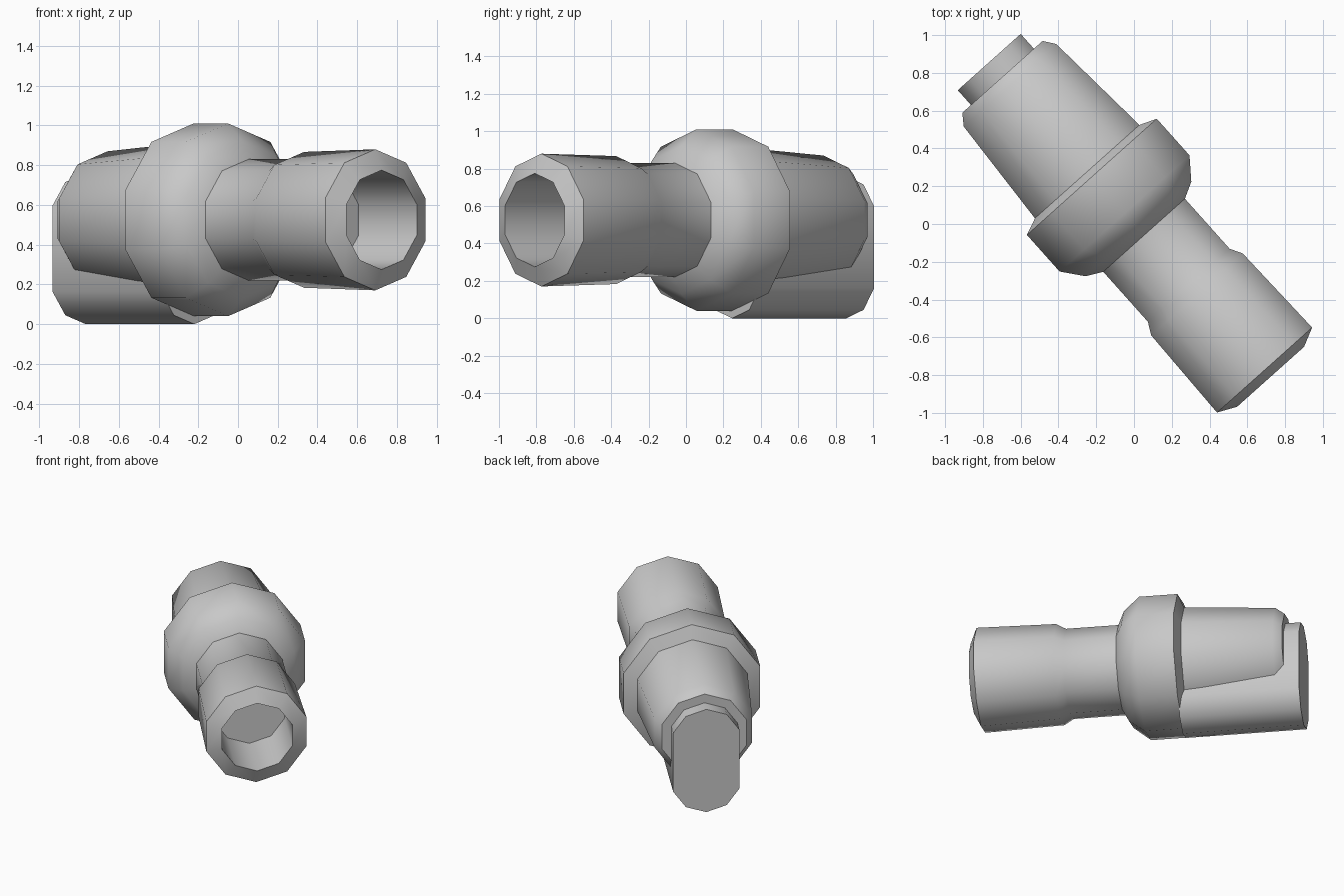
import bpy
import bmesh
from math import sin, cos, pi, radians
from mathutils import Matrix, Vector

SIDES = 10
AXIS_HEIGHT = 0.525

cube = bpy.data.objects.get("Cube")
if cube:
    bpy.data.objects.remove(cube, do_unlink=True)

grey = bpy.data.materials.new("plain grey")
grey.use_nodes = True
colour = (0.58, 0.58, 0.58, 1)
grey.diffuse_color = colour
grey.node_tree.nodes["Principled BSDF"].inputs["Base Color"].default_value = colour

# The part's own axis runs along local x, and is turned in plan
placement = Matrix.Translation((0, 0, AXIS_HEIGHT)) @ Matrix.Rotation(radians(-48.2), 4, "Z")


def loft(name, rings):
    """Skin a row of equal rings and cap both ends."""
    bm = bmesh.new()
    loops = [[bm.verts.new(placement @ Vector(p)) for p in ring] for ring in rings]
    for a, b in zip(loops, loops[1:]):
        for i in range(len(a)):
            j = (i + 1) % len(a)
            bm.faces.new((a[i], a[j], b[j], b[i]))
    bm.faces.new(loops[0])
    bm.faces.new(loops[-1])
    bmesh.ops.recalc_face_normals(bm, faces=bm.faces)
    mesh = bpy.data.meshes.new(name)
    bm.to_mesh(mesh)
    bm.free()
    mesh.materials.append(grey)
    obj = bpy.data.objects.new(name, mesh)
    bpy.context.collection.objects.link(obj)
    bpy.ops.object.select_all(action="DESELECT")
    obj.select_set(True)
    bpy.context.view_layer.objects.active = obj
    bpy.ops.object.shade_smooth_by_angle(angle=radians(38))
    return obj


def circle(s, r):
    """Ring around the axis with a corner at the top."""
    return [(s, r * sin(2 * pi * i / SIDES), r * cos(2 * pi * i / SIDES))
            for i in range(SIDES)]


# Turned body: tapered rear, collar, neck and hollow front socket
body_profile = [
    (-1.045, 0.30), (-0.985, 0.345), (-0.372, 0.39),   # tapered rear
    (-0.335, 0.485), (-0.075, 0.485), (0.035, 0.395),  # collar
    (0.08, 0.305), (0.435, 0.305),                     # neck
    (0.50, 0.342), (1.037, 0.355),                     # socket outside
    (1.085, 0.25), (0.645, 0.25),                      # rim and bore
]
loft("connector_body", [circle(s, r) for s, r in body_profile])

# Rounded key slab under the rear: the lower half of the ring is pulled down
KEY_RADIUS = 0.235
KEY_DROP = AXIS_HEIGHT - KEY_RADIUS


def key_ring(s):
    return [(x, y, z - KEY_DROP if z < 0 else z) for x, y, z in circle(s, KEY_RADIUS)]


loft("locating_key", [key_ring(-1.15), key_ring(-0.33)])
